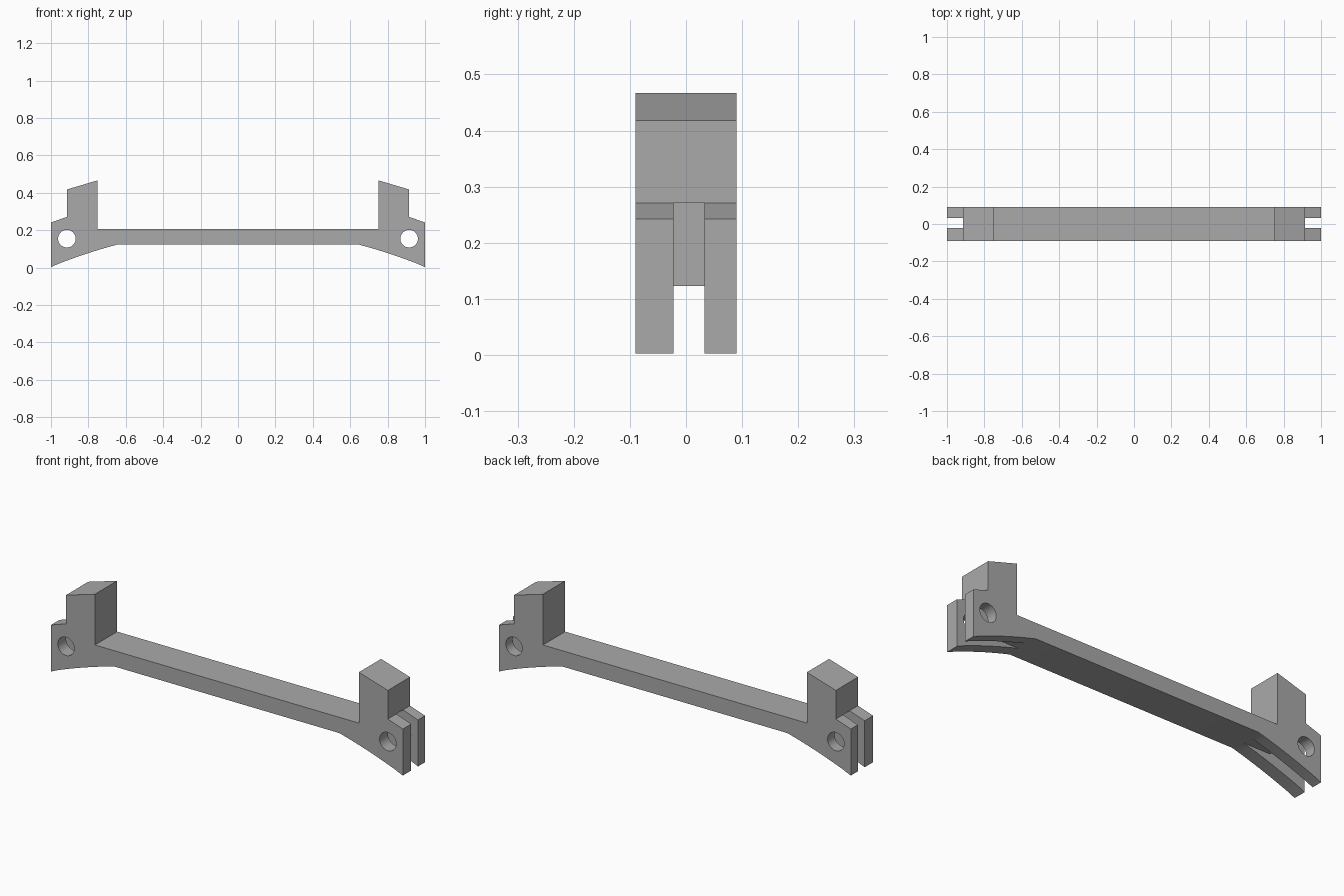
import bpy, bmesh, math

if "Cube" in bpy.data.objects:
    bpy.data.objects.remove(bpy.data.objects["Cube"])

grey = bpy.data.materials.new("plain_grey")
grey.use_nodes = True
colour = (0.4, 0.4, 0.4, 1)
grey.diffuse_color = colour
grey.node_tree.nodes["Principled BSDF"].inputs["Base Color"].default_value = colour


def prism(name, profile, y0, y1):
    """Extrude an x-z outline from y0 to y1."""
    bm = bmesh.new()
    face = bm.faces.new([bm.verts.new((x, y0, z)) for x, z in profile])
    new = bmesh.ops.extrude_face_region(bm, geom=[face])["geom"]
    verts = [v for v in new if isinstance(v, bmesh.types.BMVert)]
    bmesh.ops.translate(bm, verts=verts, vec=(0, y1 - y0, 0))
    bmesh.ops.recalc_face_normals(bm, faces=bm.faces)
    mesh = bpy.data.meshes.new(name)
    bm.to_mesh(mesh)
    bm.free()
    mesh.materials.append(grey)
    obj = bpy.data.objects.new(name, mesh)
    bpy.context.collection.objects.link(obj)
    return obj


def mirrored(points):
    return points + [(-x, z) for x, z in reversed(points)]


# Bar with upright end blocks and curved, flared undersides
steps = 8
flare = []
for i in range(steps + 1):
    t = i / steps
    flare.append((0.64 + 0.36 * t, 0.125 - 0.095 * t - 0.025 * t * t + 0))
flare[-1] = (1, 0.003)
upper = [(1, 0.242), (0.915, 0.271), (0.915, 0.418), (0.75, 0.467), (0.75, 0.206)]
bracket = prism("bracket", mirrored(flare + upper), -0.09, 0.09)

# Slots that split each end into two lugs, and the pin holes
slot = [(0.6, -0.1), (1.1, -0.1), (1.1, 0.271), (0.8, 0.271), (0.8, 0.123), (0.6, 0.123)]
hole = [(0.915 + 0.047 * math.cos(a), 0.155 + 0.047 * math.sin(a))
        for a in (math.tau * i / 40 for i in range(40))]
cutters = []
for side, label in ((1, "left"), (-1, "right")):
    for kind, outline, y0, y1 in (("slot", slot, -0.022, 0.033), ("hole", hole, -0.2, 0.2)):
        cutters.append(prism(f"{label}_{kind}_cutter", [(side * x, z) for x, z in outline], y0, y1))

for cutter in cutters:
    cutter.hide_render = True
    cutter.hide_viewport = True
    cut = bracket.modifiers.new(cutter.name, "BOOLEAN")
    cut.operation = "DIFFERENCE"
    cut.solver = "EXACT"
    cut.object = cutter

# Smooth the holes and undersides, keeping edges sharp
bpy.context.view_layer.objects.active = bracket
bracket.select_set(True)
for cut in list(bracket.modifiers):
    bpy.ops.object.modifier_apply(modifier=cut.name)
bpy.ops.object.shade_smooth_by_angle(angle=math.radians(25))
for cutter in cutters:
    bpy.data.objects.remove(cutter)
